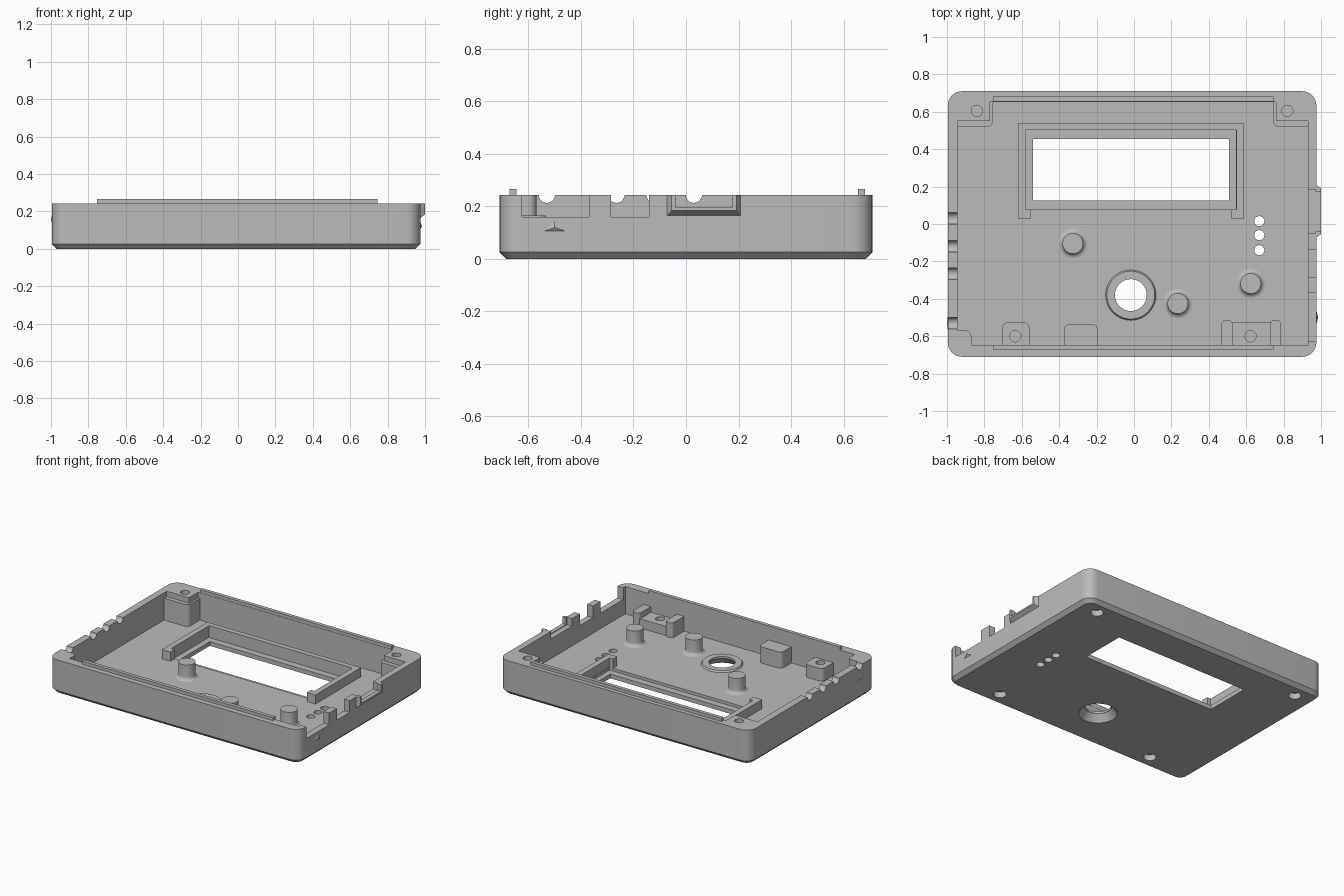
import bpy, bmesh, math
from mathutils import Matrix

if "Cube" in bpy.data.objects:
    bpy.data.objects.remove(bpy.data.objects["Cube"], do_unlink=True)

grey = bpy.data.materials.new("matte grey plastic")
grey.use_nodes = True
COLOUR = (0.5, 0.5, 0.5, 1)
grey.diffuse_color = COLOUR
grey.node_tree.nodes["Principled BSDF"].inputs["Base Color"].default_value = COLOUR

RIM, FLOOR = 0.243, 0.05


def finish(name, bm):
    bmesh.ops.recalc_face_normals(bm, faces=bm.faces)
    mesh = bpy.data.meshes.new(name)
    bm.to_mesh(mesh)
    bm.free()
    mesh.materials.append(grey)
    ob = bpy.data.objects.new(name, mesh)
    bpy.context.collection.objects.link(ob)
    return ob


def box(name, x0, x1, y0, y1, z0, z1, round_edges=None, radius=0.03):
    """Box by its limits; vertical edges that pass round_edges(x, y) are rounded."""
    bm = bmesh.new()
    size = Matrix.Diagonal((x1 - x0, y1 - y0, z1 - z0, 1))
    centre = Matrix.Translation(((x0 + x1) / 2, (y0 + y1) / 2, (z0 + z1) / 2))
    bmesh.ops.create_cube(bm, size=1, matrix=centre @ size)
    if round_edges:
        edges = [e for e in bm.edges
                 if abs(e.verts[0].co.z - e.verts[1].co.z) > 0.001
                 and round_edges(e.verts[0].co.x, e.verts[0].co.y)]
        bmesh.ops.bevel(bm, geom=edges, offset=radius, segments=8,
                        profile=0.5, affect='EDGES')
    return finish(name, bm)


def lathe(name, x, y, profile, closed=False):
    """Turn (radius, z) points around a vertical axis."""
    bm = bmesh.new()
    pts = [bm.verts.new((x + r, y, z)) for r, z in profile]
    edges = [bm.edges.new(p) for p in zip(pts, pts[1:])]
    if closed:
        edges.append(bm.edges.new((pts[-1], pts[0])))
    bmesh.ops.spin(bm, geom=pts + edges, cent=(x, y, 0), axis=(0, 0, 1),
                   angle=2 * math.pi, steps=40)
    bmesh.ops.remove_doubles(bm, verts=bm.verts, dist=0.0001)
    return finish(name, bm)


def cylinder(name, x, y, z0, z1, r0, r1=None):
    return lathe(name, x, y, [(0, z0), (r0, z0), (r1 or r0, z1), (0, z1)])


def prism(name, yz, x0, x1):
    """Extrude a (y, z) outline along x."""
    bm = bmesh.new()
    face = bm.faces.new([bm.verts.new((x0, y, z)) for y, z in yz])
    out = bmesh.ops.extrude_face_region(bm, geom=[face])["geom"]
    for v in out:
        if isinstance(v, bmesh.types.BMVert):
            v.co.x = x1
    return finish(name, bm)


def cut(ob, cutters):
    for c in cutters:
        c.hide_render = True
        mod = ob.modifiers.new("cut", 'BOOLEAN')
        mod.operation, mod.solver, mod.object = 'DIFFERENCE', 'EXACT', c
    graph = bpy.context.evaluated_depsgraph_get()
    mesh = bpy.data.meshes.new_from_object(ob.evaluated_get(graph))
    ob.modifiers.clear()
    ob.data = mesh
    for c in cutters:
        bpy.data.objects.remove(c, do_unlink=True)


# Outer tray with rounded corners and a chamfered underside
tray = box("case_tray", -0.995, 0.975, -0.71, 0.71, 0, RIM, lambda x, y: True, 0.075)
bm = bmesh.new()
bm.from_mesh(tray.data)
under = [e for e in bm.edges if all(v.co.z < 0.001 for v in e.verts)]
bmesh.ops.bevel(bm, geom=under, offset=0.025, segments=1, affect='EDGES')
bm.to_mesh(tray.data)
bm.free()

# Cavity, screen window with ledge, dial hole and indicator holes
cuts = [box("cavity", -0.945, 0.93, -0.647, 0.653, FLOOR, 0.4),
        box("window", -0.54, 0.507, 0.125, 0.455, -0.1, 0.2),
        box("window_ledge", -0.582, 0.545, 0.077, 0.503, 0.03, 0.2),
        cylinder("dial_hole", -0.017, -0.38, -0.001, FLOOR + 0.001, 0.125, 0.085)]
cuts += [cylinder("light_hole", 0.67, y, -0.1, 0.2, 0.027) for y in (0.015, -0.06, -0.14)]
# Cable notches in the left wall, openings in the right wall
for y in (0.03, -0.12, -0.265, -0.53):
    arc = [(y + 0.031 * math.cos(a), RIM + 0.001 + 0.031 * math.sin(a))
           for a in (math.pi * (1 + i / 12) for i in range(13))]
    cuts.append(prism("cable_notch", arc + [(y + 0.031, 0.3), (y - 0.031, 0.3)], -1.1, -0.9))
for y0, y1, z in ((-0.625, -0.37, 0.16), (-0.285, -0.14, 0.16), (-0.05, 0.185, 0.19)):
    cuts.append(box("wall_opening", 0.9, 1.1, y0, y1, z, 0.4))

# Screw sockets in the underside
SCREWS = [(-0.84, 0.605), (0.82, 0.605), (-0.635, -0.6), (0.623, -0.6)]
cuts += [cylinder("screw_socket", x, y, -0.1, 0.042, 0.042) for x, y in SCREWS]
cut(tray, cuts)

# Locating lips along the front and back rims
for name, y in (("front_lip", -0.672), ("back_lip", 0.655)):
    box(name, -0.755, 0.745, y, y + 0.026, RIM - 0.01, 0.265)

# Stepped screw posts in the back corners
for side, x0, x1, hole in (("left", 0.745, 0.94, SCREWS[1]), ("right", -0.955, -0.755, SCREWS[0])):
    sign = 1 if side == "left" else -1
    inner = x0 if sign > 0 else x1

    def free_corner(x, y):
        return abs(x - inner) < 0.001 and y < 0.6

    lower = box(f"back_{side}_post_base", x0, x1, 0.52, 0.66, FLOOR - 0.005, 0.205, free_corner)
    upper = box(f"back_{side}_post_top", x0 + 0.015 * (sign > 0), x1 - 0.015 * (sign < 0),
                0.55, 0.66, 0.2, RIM, free_corner)
    for part in (lower, upper):
        cut(part, [cylinder("screw_hole", *hole, 0.13, 0.4, 0.03)])


# Front screw posts and support blocks
def back_corner(x, y):
    return y > -0.6


post = box("front_right_post", -0.705, -0.56, -0.65, -0.525, FLOOR - 0.005, 0.14, back_corner)
cut(post, [cylinder("screw_hole", *SCREWS[2], 0.09, 0.3, 0.03)])
post = box("front_left_post", 0.52, 0.74, -0.65, -0.525, FLOOR - 0.005, 0.115)
cut(post, [cylinder("screw_hole", *SCREWS[3], 0.08, 0.3, 0.03)])
for i, x in enumerate((0.468, 0.728)):
    box(f"front_left_post_cheek_{i + 1}", x, x + 0.058, -0.65, -0.515, FLOOR - 0.005, 0.155,
        back_corner, 0.02)
box("front_support_block", -0.375, -0.195, -0.65, -0.535, FLOOR - 0.005, 0.165, back_corner)
box("front_right_corner_block", -0.95, -0.87, -0.65, -0.57, FLOOR - 0.005, RIM,
    lambda x, y: x > -0.9 and y > -0.6)

# Screen frame open at the front, with a hook on each end
TOP = 0.115
box("screen_frame_back", -0.62, 0.587, 0.503, 0.54, FLOOR - 0.005, TOP)
for side, s in (("right", -1), ("left", 1)):
    xs = sorted((-0.016 + s * 0.603, -0.016 + s * 0.563))
    box(f"screen_frame_{side}", *xs, 0.03, 0.54, FLOOR - 0.005, TOP)
    xs = sorted((-0.016 + s * 0.603, -0.016 + s * 0.535))
    box(f"screen_frame_{side}_hook", *xs, 0.03, 0.077, FLOOR - 0.005, TOP)

# Button pillars with a flared foot
for i, (x, y) in enumerate(((-0.327, -0.104), (0.234, -0.425), (0.624, -0.318))):
    flare = [(0.08 - 0.025 * math.sin(a), FLOOR + 0.025 * (1 - math.cos(a)))
             for a in (math.pi / 2 * k / 5 for k in range(6))]
    lathe(f"button_pillar_{i + 1}", x, y, [(0, FLOOR - 0.002)] + flare + [(0.055, 0.16), (0, 0.16)])

# Raised collar around the dial hole
lathe("dial_collar", -0.017, -0.38,
      [(0.085, FLOOR - 0.002), (0.136, FLOOR - 0.002), (0.128, 0.062), (0.085, 0.062)], True)

# Bracket outside the left wall opening, sloping in at the bottom
bm = bmesh.new()
rows = [[(0.97, -0.075, 0.16), (0.97, 0.212, 0.16)],
        [(0.999, -0.055, 0.183), (0.999, 0.192, 0.183)],
        [(0.999, -0.055, RIM), (0.999, 0.192, RIM)],
        [(0.97, -0.075, RIM), (0.97, 0.212, RIM)]]
rows = [[bm.verts.new(p) for p in row] for row in rows]
for a, b in zip(rows, rows[1:] + rows[:1]):
    bm.faces.new((a[0], a[1], b[1], b[0]))
for end in (0, 1):
    bm.faces.new([row[end] for row in rows])
bracket = finish("connector_bracket", bm)
cut(bracket, [box("bracket_opening", 0.9, 1.1, -0.04, 0.175, 0.195, 0.4)])

# Raised triangular marks on both end walls
for name, wall, tip, y, z in (("left_arrow_mark", 0.974, 0.984, -0.5, 0.105),
                              ("right_arrow_mark", -0.994, -1.0, -0.53, 0.14)):
    bm = bmesh.new()
    base = [bm.verts.new((wall, y + dy, z + dz)) for dy, dz in ((-0.043, 0), (0.043, 0), (0, 0.042))]
    peak = bm.verts.new((tip, y, z + 0.014))
    for i in range(3):
        bm.faces.new((base[i], base[(i + 1) % 3], peak))
    bm.faces.new(base)
    finish(name, bm)

# Smooth the rounded parts and keep the edges sharp
for ob in bpy.context.scene.objects:
    ob.select_set(ob.type == 'MESH')
bpy.context.view_layer.objects.active = tray
bpy.ops.object.shade_smooth_by_angle(angle=math.radians(30))
